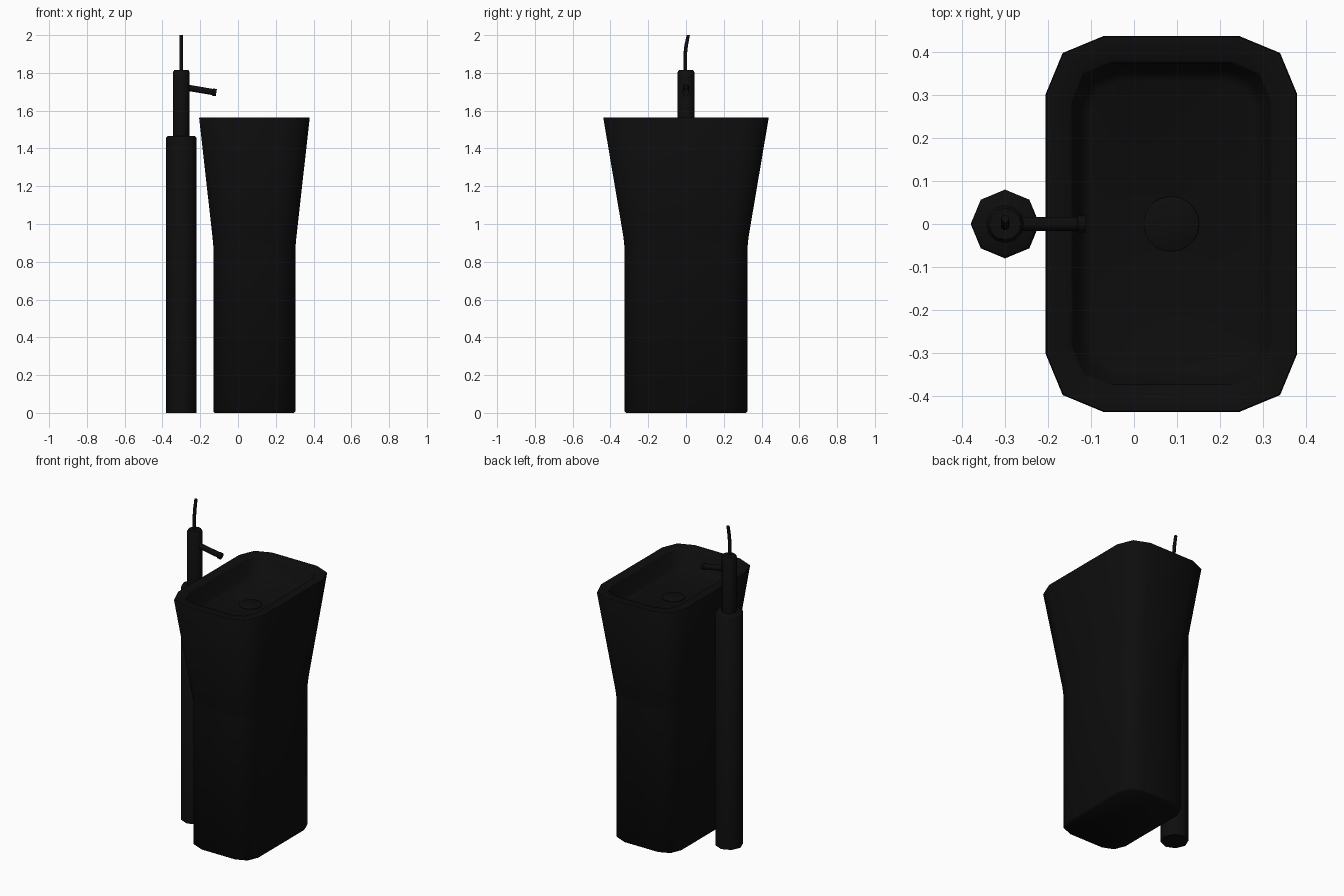
import bpy, bmesh, math
from mathutils import Vector

if "Cube" in bpy.data.objects:
    bpy.data.objects.remove(bpy.data.objects["Cube"])

black = bpy.data.materials.new("matte black")
black.use_nodes = True
COLOUR = (0.004, 0.004, 0.004, 1)
black.diffuse_color = COLOUR
black.node_tree.nodes["Principled BSDF"].inputs["Base Color"].default_value = COLOUR


def loft(name, rings, angle=50):
    """Skin a stack of equal-sized rings and cap both ends."""
    bm = bmesh.new()
    loops = [[bm.verts.new(p) for p in ring] for ring in rings]
    n = len(loops[0])
    for a, b in zip(loops, loops[1:]):
        for i in range(n):
            j = (i + 1) % n
            bm.faces.new((a[i], a[j], b[j], b[i]))
    bm.faces.new(loops[0][::-1])
    bm.faces.new(loops[-1])
    bmesh.ops.recalc_face_normals(bm, faces=bm.faces)
    mesh = bpy.data.meshes.new(name)
    bm.to_mesh(mesh)
    bm.free()
    obj = bpy.data.objects.new(name, mesh)
    bpy.context.collection.objects.link(obj)
    mesh.materials.append(black)
    bpy.ops.object.select_all(action='DESELECT')
    obj.select_set(True)
    bpy.context.view_layer.objects.active = obj
    bpy.ops.object.shade_smooth_by_angle(angle=math.radians(angle))
    return obj


def rounded_rect(cx, hx, hy, r, z, steps=2):
    pts = []
    for k, (sx, sy) in enumerate(((1, 1), (-1, 1), (-1, -1), (1, -1))):
        for s in range(steps + 1):
            a = math.pi / 2 * (k + s / steps)
            pts.append((cx + sx * (hx - r) + r * math.cos(a),
                        sy * (hy - r) + r * math.sin(a), z))
    return pts


def tube(name, path, sides, angle=50):
    """Round section swept along (point, radius) pairs."""
    pts = [Vector(p) for p, r in path]
    axis = (pts[-1] - pts[0]).normalized()
    u = axis.orthogonal().normalized()
    if abs(axis.z) > 0.9:
        u = Vector((1, 0, 0))
    v = axis.cross(u)
    rings = []
    for p, (_, r) in zip(pts, path):
        rings.append([p + r * (math.cos(t) * u + math.sin(t) * v)
                      for t in (2 * math.pi * i / sides for i in range(sides))])
    return loft(name, rings, angle)


# Pedestal basin: outside from the foot up, over the rim, down into the bowl
CX = 0.087
section = [(0.21, 0.318, 0.095, 0), (0.2175, 0.326, 0.1, 0.008),
           (0.2175, 0.326, 0.1, 0.88), (0.222, 0.331, 0.102, 0.93),
           (0.2925, 0.4375, 0.135, 1.56), (0.29, 0.435, 0.133, 1.565),
           (0.235, 0.38, 0.095, 1.565), (0.229, 0.374, 0.09, 1.558),
           (0.212, 0.355, 0.08, 1.46), (0.19, 0.333, 0.07, 1.445)]
loft("pedestal_basin", [rounded_rect(CX, *s) for s in section])

# Drain cover on the bowl floor
tube("drain_cover", [((CX, 0, 1.44), 0.065), ((CX, 0, 1.449), 0.065),
                     ((CX, 0, 1.452), 0.06)], 20)

# Floor-standing tap
TX = -0.3
tube("tap_column", [((TX, 0, 0), 0.08), ((TX, 0, 1.458), 0.08),
                    ((TX, 0, 1.465), 0.073)], 8)
tube("tap_body", [((TX, 0, 1.46), 0.044), ((TX, 0, 1.805), 0.044),
                  ((TX, 0, 1.815), 0.037)], 12)
tube("spout", [((TX, 0, 1.727), 0.017), ((-0.135, 0, 1.699), 0.017),
               ((-0.133, 0, 1.6985), 0.02), ((-0.115, 0, 1.695), 0.02)], 12)
tube("lever", [((TX, -0.004, 1.81), 0.01), ((TX, -0.004, 1.9), 0.01),
               ((TX, 0.001, 1.945), 0.01), ((TX, 0.012, 2.0), 0.009)], 10)
